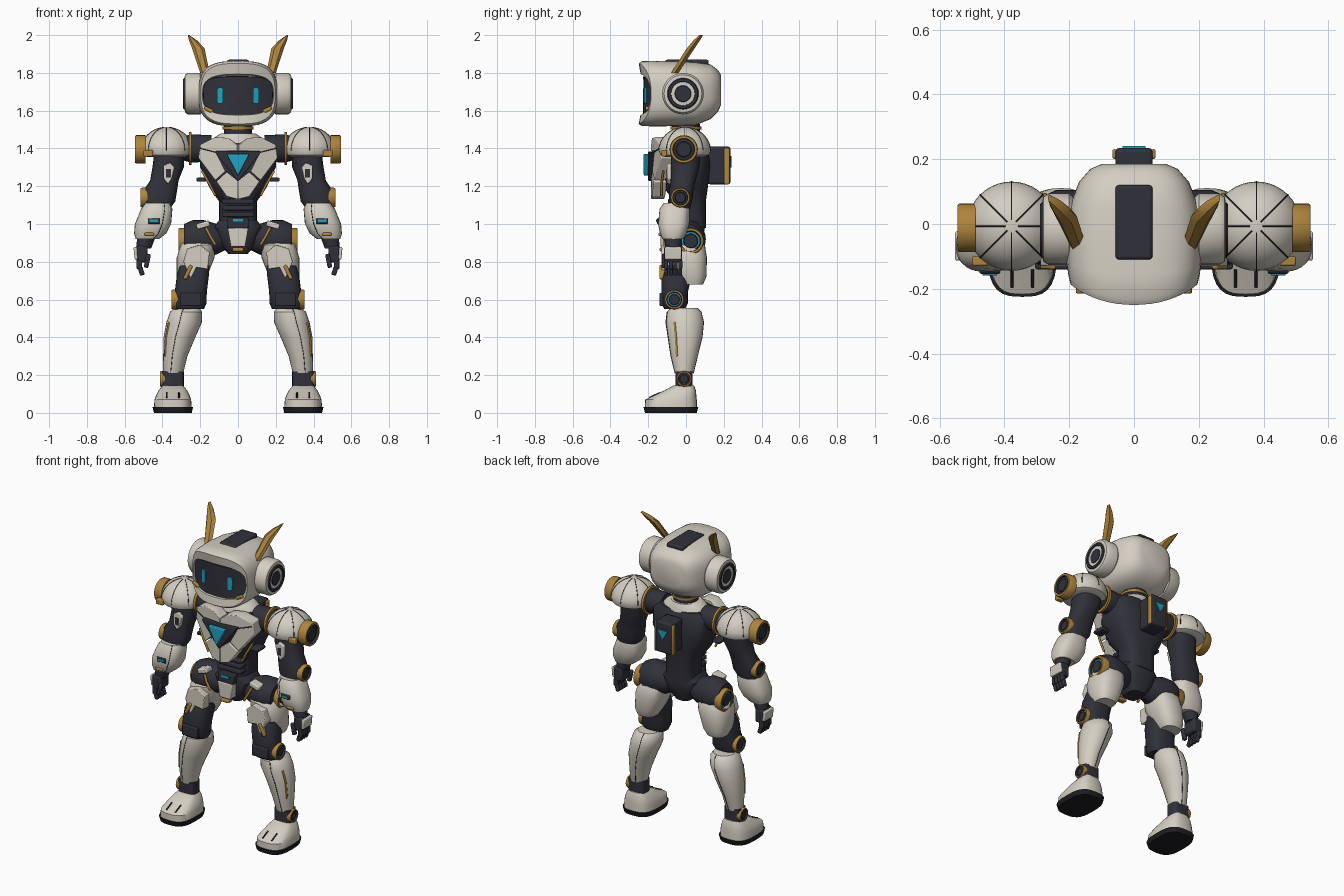
import bpy
import bmesh
import math
from mathutils import Matrix, Vector

if "Cube" in bpy.data.objects:
    bpy.data.objects.remove(bpy.data.objects["Cube"], do_unlink=True)


def material(name, red, green, blue):
    mat = bpy.data.materials.new(name)
    mat.use_nodes = True
    mat.diffuse_color = (red, green, blue, 1)
    shader = next(node for node in mat.node_tree.nodes if node.type == "BSDF_PRINCIPLED")
    shader.inputs["Base Color"].default_value = mat.diffuse_color
    shader.inputs["Roughness"].default_value = 0.6
    return mat


white = material("warm white shell", 0.66, 0.62, 0.54)
dark = material("charcoal frame", 0.03, 0.031, 0.042)
black = material("black rubber", 0.013, 0.013, 0.016)
gold = material("brass trim", 0.42, 0.23, 0.045)
cyan = material("cyan light", 0.015, 0.36, 0.55)

PLACE = {
    "x": lambda t, u, v: Vector((t, u, v)),
    "y": lambda t, u, v: Vector((u, t, v)),
    "z": lambda t, u, v: Vector((u, v, t)),
}


def finish(name, bm, mats, mirror=False, bevel=0):
    """Turn a bmesh into a finished, optionally mirrored object."""
    bmesh.ops.recalc_face_normals(bm, faces=bm.faces)
    mesh = bpy.data.meshes.new(name)
    bm.to_mesh(mesh)
    bm.free()
    for mat in mats:
        mesh.materials.append(mat)
    obj = bpy.data.objects.new(name, mesh)
    bpy.context.collection.objects.link(obj)
    bpy.ops.object.select_all(action="DESELECT")
    obj.select_set(True)
    bpy.context.view_layer.objects.active = obj
    bpy.ops.object.shade_smooth_by_angle(angle=math.radians(38))
    if bevel:
        mod = obj.modifiers.new("soft edges", "BEVEL")
        mod.width = bevel
        mod.segments = 2
    if mirror:
        obj.modifiers.new("other side", "MIRROR").use_mirror_merge = False
    return obj


def ring_point(axis, ring, angle, n):
    """Point on one superellipse ring: (position, centre u, centre v, radius u, radius v)."""
    t, cu, cv, ru, rv = ring
    c, s = math.cos(angle), math.sin(angle)
    u = math.copysign(abs(c) ** (2 / n), c) * ru
    v = math.copysign(abs(s) ** (2 / n), s) * rv
    return PLACE[axis](t, cu + u, cv + v)


def loft(name, axis, rings, mats, n=2, sides=28, bands=(), mirror=False, warp=None):
    bm = bmesh.new()
    loops = []
    for ring in rings:
        points = [ring_point(axis, ring, math.tau * i / sides, n) for i in range(sides)]
        loops.append([bm.verts.new(warp(p) if warp else p) for p in points])
    for k, (low, high) in enumerate(zip(loops, loops[1:])):
        for i in range(sides):
            j = (i + 1) % sides
            face = bm.faces.new((low[i], low[j], high[j], high[i]))
            face.material_index = bands[k] if bands else 0
    bm.faces.new(loops[0])
    bm.faces.new(loops[-1]).material_index = bands[-1] if bands else 0
    return finish(name, bm, mats, mirror)


def joint(name, inner, outer, y, z, r, light=None, rim=gold):
    """Round cap on the outer side of a limb: rim, groove, light ring and hub."""
    steps = [(inner, 1), (outer - 0.006, 1), (outer, 0.94), (outer, 0.78), (outer - 0.012, 0.74),
             (outer - 0.01, 0.66), (outer - 0.01, 0.56), (outer - 0.004, 0.5)]
    rings = [(x, y, z, r * k, r * k) for x, k in steps]
    loft(name, "x", rings, [rim, dark, light or dark], bands=(0, 0, 0, 1, 1, 2, 1), mirror=True)


def box(name, centre, size, mat, turn=0, tilt=0, mirror=False, bevel=0.006):
    bm = bmesh.new()
    place = Matrix.Translation(centre) @ Matrix.Rotation(turn, 4, "Y") @ Matrix.Rotation(tilt, 4, "X")
    bmesh.ops.create_cube(bm, size=1, matrix=place @ Matrix.Diagonal((*size, 1)))
    return finish(name, bm, [mat], mirror, bevel)


def plate(name, outline, front, depth, mat, bulge=0, mirror=False, bevel=0.005):
    """Extruded x-z outline, optionally bent backwards towards its sides."""
    bm = bmesh.new()
    base = bm.faces.new([bm.verts.new((x, front + bulge * x * x, z)) for x, z in outline])
    extruded = bmesh.ops.extrude_face_region(bm, geom=[base])["geom"]
    bmesh.ops.translate(bm, vec=(0, depth, 0), verts=[g for g in extruded if isinstance(g, bmesh.types.BMVert)])
    if base.is_valid is False or len(base.link_loops if hasattr(base, "link_loops") else base.loops) == 0:
        bm.faces.ensure_lookup_table()
    return finish(name, bm, [mat], mirror, bevel)


def line(name, points, mat, radius=0.003):
    """Thin tube on both sides of the body."""
    curve = bpy.data.curves.new(name, "CURVE")
    curve.dimensions = "3D"
    curve.bevel_depth = radius
    curve.bevel_resolution = 1
    curve.use_fill_caps = True
    curve.materials.append(mat)
    for side in (1, -1):
        spline = curve.splines.new("POLY")
        spline.points.add(len(points) - 1)
        for knot, (x, y, z) in zip(spline.points, points):
            knot.co = (side * x, y, z, 1)
    bpy.context.collection.objects.link(bpy.data.objects.new(name, curve))


def seam(name, rings, degrees, mat=dark, n=2, radius=0.002):
    line(name, [ring_point("z", ring, math.radians(degrees), n) for ring in rings], mat, radius)


# Head: helmet with a wrapped face opening
def face_wrap(p):
    weight = min(1, max(0, -p.y * 10 - 1))
    p.y += weight * (1.3 * p.x ** 2 - 0.6 * (p.z - 1.69) ** 2)
    return p


helmet = [(0.185, 0, 1.71, 0.1, 0.08), (0.17, 0, 1.705, 0.135, 0.11), (0.13, 0, 1.7, 0.17, 0.145),
          (0.05, 0, 1.69, 0.2, 0.167), (-0.05, 0, 1.69, 0.21, 0.172), (-0.15, 0, 1.69, 0.208, 0.173),
          (-0.215, 0, 1.69, 0.202, 0.172), (-0.235, 0, 1.69, 0.196, 0.16),
          (-0.234, 0, 1.685, 0.188, 0.108), (-0.19, 0, 1.685, 0.184, 0.102)]
loft("helmet", "y", helmet, [white], n=3, sides=48, warp=face_wrap)
visor = [(-0.18, 0, 1.68, 0.185, 0.103)]
visor += [(-0.222 - 0.006 * (1 - k), 0, 1.68, 0.183 * k, 0.1 * k) for k in (1, 0.85, 0.6, 0.3, 0.05)]
loft("visor", "y", visor, [dark], n=4, sides=48, warp=face_wrap)
eye = [(-0.215, 0.095, 1.68, 0.016, 0.042), (-0.233, 0.095, 1.68, 0.016, 0.042)]
loft("eye", "y", eye, [cyan], n=5, mirror=True, warp=face_wrap)
box("visor_corner", (0.155, -0.205, 1.605), (0.05, 0.02, 0.02), gold, turn=-0.5, mirror=True)
box("chin_plate", (0, -0.205, 1.535), (0.15, 0.05, 0.03), white)
box("crown_plate", (0, 0.005, 1.85), (0.115, 0.23, 0.04), dark, bevel=0.01)
ear = [(0.18, 0.09), (0.2, 0.11), (0.265, 0.11), (0.28, 0.1), (0.283, 0.085)]
loft("ear_cup", "x", [(x, -0.016, 1.69, r, r) for x, r in ear], [white], mirror=True)
joint("ear_light", 0.27, 0.29, -0.016, 1.69, 0.083, cyan, dark)
horn = [(1.8, 0.175, -0.06, 0.025, 0.022), (1.93, 0.21, 0.025, 0.033, 0.024),
        (1.97, 0.237, 0.055, 0.022, 0.02), (2, 0.262, 0.08, 0.004, 0.012)]
loft("horn", "z", horn, [gold], sides=6, mirror=True)

# Neck and torso
loft("neck", "z", [(1.42, 0, 0, 0.075, 0.075), (1.53, 0, 0, 0.075, 0.075)], [dark])
loft("neck_ring", "z", [(1.5, 0, 0, 0.082, 0.082), (1.515, 0, 0, 0.082, 0.082)], [gold])
loft("collar", "z", [(1.41, 0, 0, 0.17, 0.11), (1.455, 0, 0, 0.13, 0.1), (1.48, 0, 0, 0.09, 0.088)], [white])
torso = [(0.98, 0, 0.02, 0.1, 0.085), (1.12, 0, 0.02, 0.1, 0.085), (1.19, 0, 0, 0.15, 0.115),
         (1.3, 0, 0, 0.2, 0.13), (1.4, 0, 0, 0.2, 0.12), (1.44, 0, 0, 0.16, 0.1)]
loft("torso", "z", torso, [dark], n=3)
pec = [(0, 1.385), (0, 1.42), (0.05, 1.455), (0.12, 1.46), (0.2, 1.42), (0.21, 1.35), (0.12, 1.23), (0.065, 1.28), (0.12, 1.385)]
plate("chest_panel", pec, -0.185, 0.08, white, bulge=1.2, mirror=True)
plate("lower_bib", [(0, 1.23), (0.06, 1.275), (0.115, 1.225), (0.06, 1.145), (0, 1.13)], -0.185, 0.07, white, bulge=1.2, mirror=True)
plate("chest_core", [(-0.125, 1.385), (0.125, 1.385), (0, 1.225)], -0.2, 0.08, dark)
plate("chest_light", [(-0.06, 1.37), (0.06, 1.37), (0, 1.255)], -0.225, 0.05, cyan)
line("chest_seam", [(0.12, -0.172, 1.38), (0.2, -0.141, 1.4)], dark)
line("rib_trim", [(0.12, -0.13, 1.15), (0.15, -0.13, 1.21), (0.19, -0.12, 1.28)], gold, 0.007)
for height in (1.05, 1.085, 1.12):
    box("abdomen_rib", (0, -0.05, height), (0.17, 0.09, 0.025), dark)
box("side_vent", (0.19, -0.07, 1.235), (0.06, 0.08, 0.02), dark, mirror=True)

# Backpack
box("backpack", (0, 0.175, 1.31), (0.115, 0.12, 0.2), dark, bevel=0.012)
box("backpack_trim", (0.06, 0.216, 1.305), (0.014, 0.03, 0.19), gold, mirror=True)
plate("backpack_light", [(-0.035, 1.36), (0.035, 1.36), (0, 1.3)], 0.233, 0.008, cyan, bevel=0)

# Pelvis and hips
pelvis = [(0.84, 0, 0, 0.05, 0.06), (0.9, 0, 0, 0.1, 0.085), (0.98, 0, 0, 0.13, 0.1), (1.02, 0, 0, 0.1, 0.09)]
loft("pelvis", "z", pelvis, [dark], n=3)
box("belt_buckle", (0, -0.1, 1.005), (0.11, 0.06, 0.06), dark)
box("belt_light", (0, -0.131, 1.02), (0.055, 0.008, 0.014), cyan, bevel=0)
plate("groin_plate", [(-0.055, 0.98), (0.055, 0.98), (0.038, 0.88), (-0.038, 0.88)], -0.135, 0.07, white)
box("groin_trim", (0, -0.12, 0.865), (0.06, 0.04, 0.02), gold)
hip = [(0.05, 0.05), (0.11, 0.08), (0.18, 0.1), (0.24, 0.1), (0.285, 0.08)]
loft("hip", "x", [(x, 0.005, 0.92, r, r) for x, r in hip], [dark], mirror=True)
joint("hip_disc", 0.27, 0.315, 0.025, 0.91, 0.07, cyan)
box("hip_guard", (0.185, -0.075, 0.995), (0.07, 0.06, 0.03), white, turn=0.3, mirror=True)
line("hip_trim", [(0.12, -0.11, 0.89), (0.15, -0.11, 0.94), (0.17, -0.1, 0.98)], gold, 0.008)

# Legs
thigh = [(0.68, 0.25, 0.03, 0.06, 0.06), (0.72, 0.245, 0.02, 0.08, 0.088), (0.82, 0.225, 0.005, 0.1, 0.106),
         (0.89, 0.21, 0, 0.095, 0.1), (0.92, 0.205, 0, 0.07, 0.075)]
loft("thigh_shell", "z", thigh, [white], n=2.5, mirror=True)
lower = [(0.55, 0.255, -0.06, 0.075, 0.055), (0.58, 0.255, -0.06, 0.088, 0.07), (0.64, 0.25, -0.06, 0.085, 0.07),
         (0.72, 0.24, -0.05, 0.085, 0.08), (0.78, 0.23, -0.03, 0.08, 0.075)]
loft("lower_thigh", "z", lower, [dark], n=2.6, mirror=True)
thigh_flap = [(0.15, 0.85), (0.2, 0.89), (0.27, 0.87), (0.29, 0.8), (0.25, 0.71), (0.22, 0.77), (0.16, 0.76)]
plate("thigh_flap", thigh_flap, -0.13, 0.06, white, mirror=True)
box("thigh_trim", (0.265, -0.125, 0.745), (0.02, 0.03, 0.08), gold, turn=-0.45, mirror=True)
box("knee_cap", (0.25, -0.125, 0.6), (0.11, 0.03, 0.07), dark, mirror=True)
joint("knee_disc", 0.31, 0.352, -0.062, 0.6, 0.052, cyan)
shin = [(0.555, 0.27, -0.01, 0.065, 0.07), (0.535, 0.275, -0.01, 0.085, 0.092), (0.48, 0.285, -0.007, 0.094, 0.102),
        (0.4, 0.31, -0.005, 0.084, 0.092), (0.3, 0.332, -0.01, 0.064, 0.072), (0.21, 0.343, -0.01, 0.053, 0.05)]
loft("shin", "z", shin, [white], mirror=True)
seam("shin_seam", shin, -75)
seam("calf_seam", shin, 100)
seam("shin_trim", shin[2:5], -32, gold, radius=0.006)
loft("ankle", "z", [(0.13, 0.345, -0.01, 0.058, 0.045), (0.22, 0.345, -0.01, 0.058, 0.045)], [dark], n=4, mirror=True)
joint("ankle_disc", 0.38, 0.412, -0.01, 0.18, 0.042)
foot = [(0.03, 0.345, -0.08, 0.1, 0.138), (0.07, 0.345, -0.08, 0.097, 0.137), (0.09, 0.345, -0.06, 0.09, 0.115),
        (0.12, 0.345, -0.03, 0.075, 0.082), (0.145, 0.345, -0.012, 0.055, 0.055)]
loft("foot", "z", foot, [white], n=3, mirror=True)
loft("sole", "z", [(0, 0.345, -0.08, 0.1, 0.137), (0.03, 0.345, -0.08, 0.107, 0.145)], [black], n=3, mirror=True)
for offset in (-0.032, 0.032):
    line("toe_slit", [(0.345 + offset, -0.195, 0.08), (0.345 + offset, -0.14, 0.106)], black, 0.005)

# Shoulders
mount = [(0.14, 0.07), (0.25, 0.075), (0.3, 0.06)]
loft("shoulder_mount", "x", [(x, 0, 1.4, r, r) for x, r in mount], [dark], mirror=True)
loft("shoulder_ring", "x", [(x, 0, 1.4, 0.088, 0.088) for x in (0.245, 0.26)], [gold], mirror=True)
dome = [(1.355, 0.378, -0.007, 0.105, 0.105), (1.365, 0.378, -0.007, 0.128, 0.128)]
for k in range(9):
    tilt = math.radians(10 * k + 2)
    dome.append((1.385 + 0.128 * math.sin(tilt), 0.378, -0.007, 0.138 * math.cos(tilt), 0.138 * math.cos(tilt)))
loft("shoulder_dome", "z", dome, [white], sides=40, mirror=True)
for k in range(8):
    seam("dome_seam", dome[2:], 45 * k)
joint("shoulder_disc", 0.49, 0.545, -0.012, 1.395, 0.075)
box("shoulder_clip", (0.475, -0.115, 1.375), (0.05, 0.03, 0.035), gold, mirror=True)

# Arms
arm = [(1.4, 0.36, 0, 0.08, 0.08), (1.3, 0.37, -0.005, 0.083, 0.075), (1.23, 0.39, -0.015, 0.075, 0.066),
       (1.18, 0.41, -0.025, 0.088, 0.064), (1.12, 0.42, -0.03, 0.088, 0.062), (1.08, 0.43, -0.035, 0.07, 0.055)]
loft("upper_arm", "z", arm, [dark], n=2.5, mirror=True)
guard = [(0.335, 1.3), (0.36, 1.325), (0.395, 1.31), (0.395, 1.24), (0.37, 1.21), (0.35, 1.24)]
plate("arm_guard", guard, -0.1, 0.05, white, mirror=True)
box("arm_guard_slot", (0.368, -0.101, 1.268), (0.024, 0.006, 0.045), dark, mirror=True, bevel=0)
joint("elbow_disc", 0.48, 0.515, -0.03, 1.14, 0.052)
forearm = [(1.11, 0.425, -0.055, 0.065, 0.065), (1.08, 0.43, -0.06, 0.083, 0.08), (1, 0.45, -0.065, 0.096, 0.083),
           (0.95, 0.465, -0.068, 0.085, 0.07), (0.92, 0.48, -0.07, 0.062, 0.054)]
loft("forearm_shell", "z", forearm, [white], n=2.6, mirror=True)
seam("forearm_seam", forearm, -115, n=2.6)
box("forearm_screen", (0.445, -0.148, 1.015), (0.065, 0.012, 0.03), dark, mirror=True)
box("forearm_light", (0.445, -0.155, 1.017), (0.045, 0.008, 0.012), cyan, mirror=True, bevel=0)
box("forearm_trim", (0.47, -0.135, 0.945), (0.05, 0.02, 0.018), gold, mirror=True)

# Hands
loft("wrist", "z", [(0.87, 0.5, -0.068, 0.04, 0.042), (0.93, 0.485, -0.068, 0.048, 0.046)], [dark], mirror=True)
box("palm", (0.508, -0.068, 0.84), (0.06, 0.095, 0.09), dark, mirror=True, bevel=0.012)
box("hand_guard", (0.54, -0.068, 0.845), (0.02, 0.09, 0.065), white, turn=0.1, mirror=True)
for k in range(4):
    y = -0.105 + 0.025 * k
    box("finger", (0.522, y, 0.785), (0.03, 0.021, 0.05), dark, mirror=True, bevel=0.007)
    box("fingertip", (0.512, y, 0.75), (0.026, 0.02, 0.045), dark, turn=0.3, mirror=True, bevel=0.007)
box("thumb", (0.48, -0.115, 0.805), (0.024, 0.026, 0.075), dark, turn=-0.2, mirror=True, bevel=0.007)
